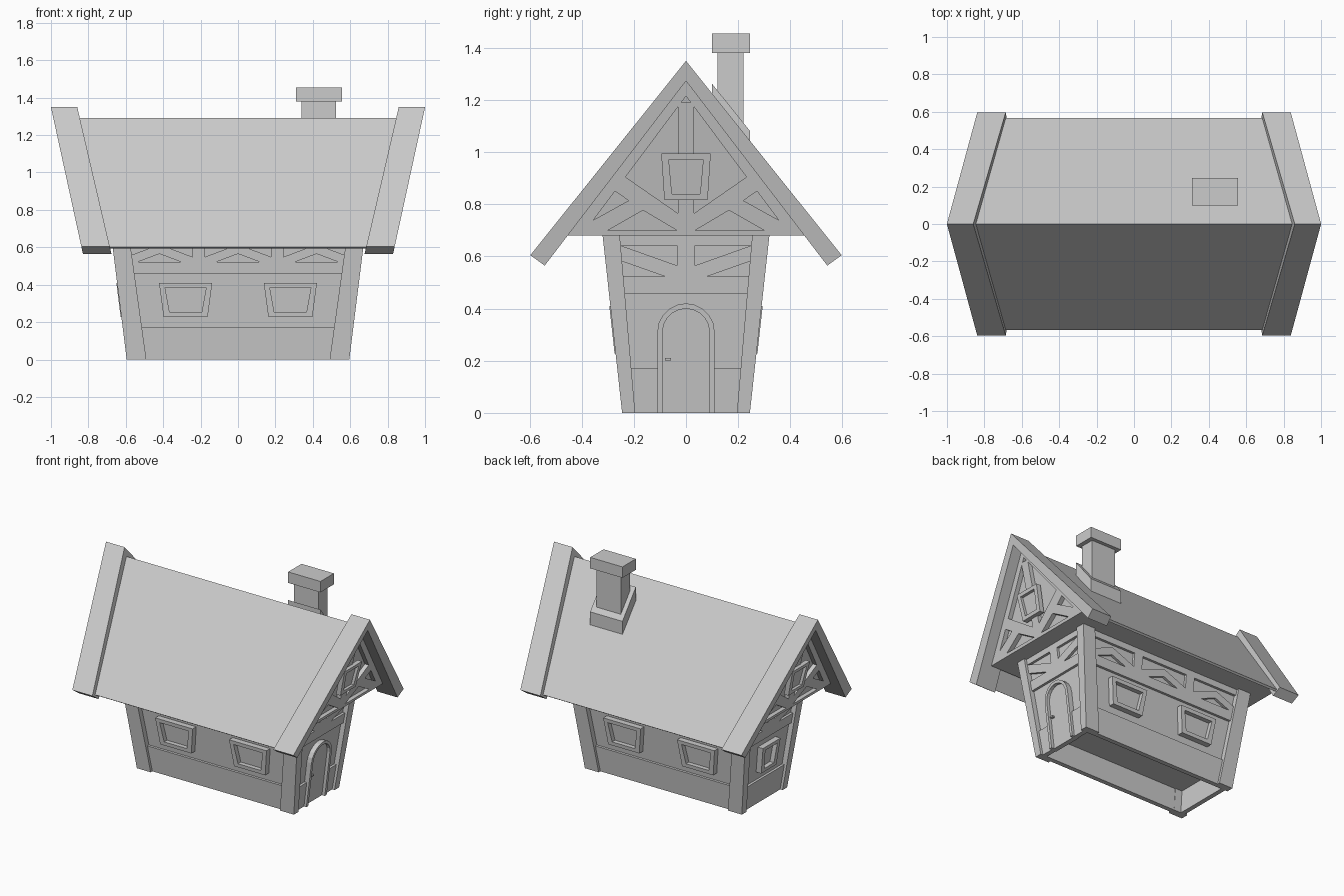
import bpy, bmesh
from math import sin, cos, pi

if "Cube" in bpy.data.objects:
    bpy.data.objects.remove(bpy.data.objects["Cube"])


def loft(name, loops, closed=False):
    """Join equal-length loops of 3D points; cap the ends unless closed."""
    bm = bmesh.new()
    rows = [[bm.verts.new(p) for p in lp] for lp in loops]
    pairs = list(zip(rows, rows[1:])) + ([(rows[-1], rows[0])] if closed else [])
    n = len(rows[0])
    for a, b in pairs:
        for i in range(n):
            j = (i + 1) % n
            bm.faces.new((a[i], a[j], b[j], b[i]))
    if not closed:
        bm.faces.new(rows[0])
        bm.faces.new(rows[-1])
    bmesh.ops.recalc_face_normals(bm, faces=bm.faces)
    me = bpy.data.meshes.new(name)
    bm.to_mesh(me)
    bm.free()
    ob = bpy.data.objects.new(name, me)
    bpy.context.collection.objects.link(ob)
    return ob


# Outer faces of the flared house and of the leaning gables
def wx(z): return 0.595 + 0.125 * z
def wy(z): return 0.245 + 0.11 * z
def gx(z): return 0.63 + 0.22 * z


def long_side(s): return lambda u, z, d: (u, s * (wy(z) + d), z)
def short_side(s): return lambda u, z, d: (s * (wx(z) + d), u, z)
def gable_side(s): return lambda u, z, d: (s * (gx(z) + d), u, z)


def panel(name, at, outline, d0, d1):
    return loft(name, [[at(u, z, d) for u, z in outline] for d in (d0, d1)])


def bar(name, at, u0, u1, z0, z1, d0, d1):
    return panel(name, at, [(u0, z0), (u1, z0), (u1, z1), (u0, z1)], d0, d1)


def ring(name, at, outer, inner, d0, d1):
    return loft(name, [[at(u, z, d) for u, z in o]
                       for o, d in ((outer, d0), (outer, d1), (inner, d1), (inner, d0))], True)


def mirror(pts):
    """Complete a half profile (ending on the centre line or not) across u = 0."""
    return pts + [(-u, z) for u, z in reversed(pts) if abs(u) > 1e-6]


def window(name, at, c, wt, wb, z0, z1, b, d_wall, d_out):
    outer = [(c - wb, z0), (c + wb, z0), (c + wt, z1), (c - wt, z1)]
    inner = [(c - wb + b, z0 + b * .8), (c + wb - b, z0 + b * .8),
             (c + wt - b, z1 - b * .8), (c - wt + b, z1 - b * .8)]
    ring(name + "_frame", at, outer, inner, d_wall - 0.005, d_out)
    panel(name + "_pane", at, inner, d_wall - 0.005, d_wall + 0.008)


def rect(z, inset):
    x, y = wx(z) - inset, wy(z) - inset
    return [(-x, -y, z), (x, -y, z), (x, y, z), (-x, y, z)]


# Hollow walls and raised floor
WALL, TRIM = -0.035, -0.018
loft("walls", [rect(0, .035), rect(.69, .035), rect(.69, .05), rect(0, .05)], True)
loft("floor", [rect(.17, .045), rect(.19, .045)])

# Corner posts
for sx in (-1, 1):
    for sy in (-1, 1):
        loops = []
        for z, w, t in ((0, .105, .05), (.685, .095, .066)):
            X, Y = wx(z), wy(z)
            loops.append([(sx * x, sy * y, z) for x, y in
                          ((X - w, Y - t), (X, Y - t), (X, Y), (X - w, Y))])
        loft("corner_post", loops)

# Long walls: plinth, beams, braces, two windows each
for s, nm in ((-1, "front"), (1, "back")):
    at = long_side(s)
    bar(nm + "_plinth", at, -.56, .56, 0, .175, -.04, TRIM)
    bar(nm + "_middle_beam", at, -.6, .6, .457, .522, -.04, TRIM)
    bar(nm + "_top_beam", at, -.62, .62, .64, .685, -.04, TRIM)
    for m in (-.42, 0, .42):
        panel(nm + "_brace", at, [(m - .21, .52), (m - .12, .52), (m, .565), (m + .12, .52),
              (m + .21, .52), (m + .21, .536), (m, .615), (m - .21, .536)], -.04, TRIM)
    for c in (-.28, .28):
        bar(nm + "_stud", at, c * .75 - .033, c * .75 + .033, .52, .645, -.04, TRIM)
        window(nm + "_window", at, c, .142, .118, .228, .41, .032, WALL, .004)

# Short walls: beams and fan braces
for s, nm in ((-1, "left"), (1, "right")):
    at = short_side(s)
    bar(nm + "_middle_beam", at, -.26, .26, .457, .524, -.04, TRIM)
    bar(nm + "_top_beam", at, -.28, .28, .642, .685, -.04, TRIM)
    bar(nm + "_stud", at, -.035, .035, .52, .645, -.04, TRIM)
    for k in (-1, 1):
        panel(nm + "_brace", at, [(0, .523), (k * .08, .523), (k * .27, .59),
              (k * .27, .649), (0, .553)], -.04, TRIM)

# Left wall plinth and window
at = short_side(-1)
bar("left_plinth", at, -.22, .22, 0, .17, -.04, TRIM)
window("left_window", at, 0, .095, .082, .228, .41, .03, WALL, .004)

# Right wall plinth and arched door
at = short_side(1)
for k in (-1, 1):
    bar("right_plinth", at, k * .105, k * .225, 0, .17, -.04, TRIM)


def arch(r):
    return [(r, 0)] + [(r * cos(a * pi / 10), .31 + r * sin(a * pi / 10)) for a in range(11)] + [(-r, 0)]


panel("door_frame", at, arch(.11) + arch(.09)[::-1], -.055, 0)
panel("door", at, arch(.092), -.055, -.022)
bar("door_handle", at, -.08, -.057, .2, .21, -.03, -.004)

# Attic block and its closed underside
attic = mirror([(.455, .68), (0, 1.268)])
loft("attic", [[(s * (gx(z) - .03), y, z) for y, z in attic] for s in (-1, 1)])

# Main roof slab
roof = [(.568, .602), (0, 1.29), (-.568, .602), (-.555, .593), (0, 1.262), (.555, .593)]
loft("roof", [[(s * (.55 + .233 * z), y, z) for y, z in roof] for s in (-1, 1)])

# Gable ends: leaning bargeboards, timber lattice, window
barge = [(.597, .605), (0, 1.35), (-.597, .605), (-.542, .565), (0, 1.273), (.542, .565)]
for s, nm in ((-1, "left"), (1, "right")):
    loft(nm + "_bargeboard", [[(s * (a + b * z), y, z) for y, z in barge]
                              for a, b in ((.545, .233), (.706, .218))])
    at = gable_side(s)
    ring(nm + "_gable_rim", at, [(-.455, .68), (.455, .68), (0, 1.273)],
         [(-.385, .7), (.385, .7), (0, 1.215)], -.035, 0)
    bar(nm + "_gable_stud", at, -.03, .03, .69, 1.19, -.035, 0)
    for k in (-1, 1):
        panel(nm + "_gable_long_brace", at, [(k * u, z) for u, z in (
            (0, .7), (.035, .7), (.165, .777), (.29, .862), (.26, .924), (0, .744))], -.035, 0)
        panel(nm + "_gable_short_brace", at, [(k * u, z) for u, z in (
            (.385, .7), (.3, .7), (.165, .777), (.21, .82), (.36, .737))], -.035, 0)
    window(nm + "_gable_window", at, 0, .095, .083, .817, .995, .029, -.003, .025)

# Chimney: sloped collar, shaft, cap
collar = [(.1, 1.1), (.1, 1.262), (.245, 1.082), (.245, .93)]
loft("chimney_collar", [[(x, y, z) for y, z in collar] for x in (.31, .555)])
for nm, x0, x1, y0, y1, z0, z1 in (("chimney_shaft", .34, .525, .12, .22, 1.0, 1.39),
                                   ("chimney_cap", .31, .555, .1, .245, 1.38, 1.455)):
    loft(nm, [[(x0, y0, z), (x1, y0, z), (x1, y1, z), (x0, y1, z)] for z in (z0, z1)])
